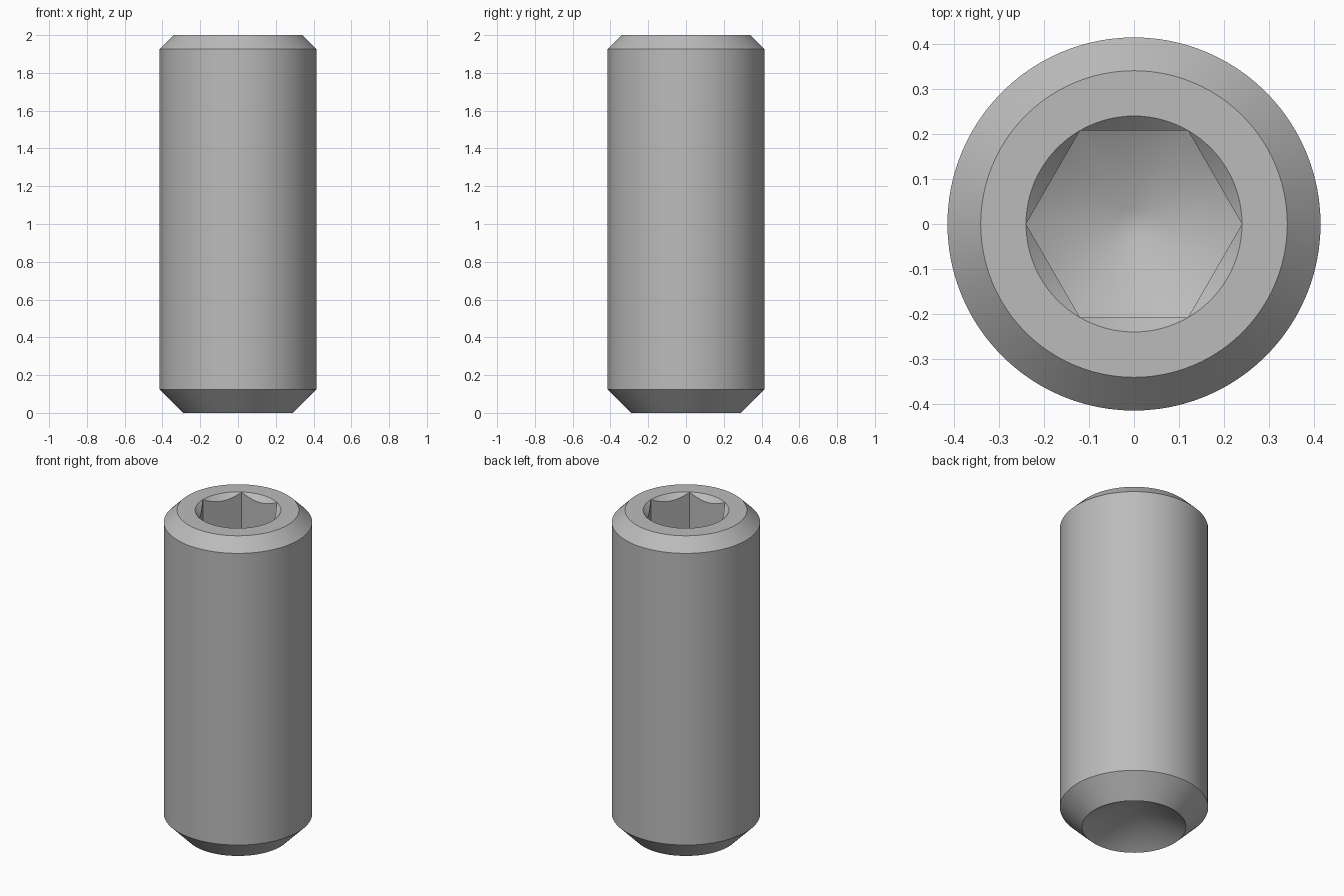
import bpy, bmesh, math

cube = bpy.data.objects.get("Cube")
if cube:
    bpy.data.objects.remove(cube, do_unlink=True)

SEGMENTS = 96
BODY_R, TOP_R, POINT_R = 0.415, 0.341, 0.291
FLAT_R = 0.208                               # half the key size
CORNER_R = FLAT_R / math.cos(math.pi / 6)
DRILL = math.tan(math.radians(30))           # slope of drilled cones
SOCKET_Z = 1.5


def hex_radius(a):
    """Distance from the axis to the hexagon wall at angle a."""
    return FLAT_R / math.cos(a % (math.pi / 3) - math.pi / 6)


def ring(radius, z):
    return lambda a: (radius, z)


def countersink_edge(a):
    r = hex_radius(a)
    return r, 2 - (CORNER_R - r)


def socket_floor(a):
    r = hex_radius(a)
    return r, SOCKET_Z - (CORNER_R - r) * DRILL


# Rings from the cup point, up the outside and down into the hex socket
rings = [
    ring(POINT_R, 0),
    ring(BODY_R, 0.125),
    ring(BODY_R, 1.926),
    ring(TOP_R, 2),
    ring(CORNER_R, 2),
    countersink_edge,
    socket_floor,
    ring(0.035, SOCKET_Z - (CORNER_R - 0.035) * DRILL),
]

bm = bmesh.new()
loops = []
for shape in rings:
    loop = []
    for i in range(SEGMENTS):
        a = math.tau * i / SEGMENTS
        r, z = shape(a)
        loop.append(bm.verts.new((r * math.cos(a), r * math.sin(a), z)))
    loops.append(loop)
for low, high in zip(loops, loops[1:]):
    for i in range(SEGMENTS):
        j = (i + 1) % SEGMENTS
        bm.faces.new((low[i], low[j], high[j], high[i]))

# Small flat at the socket bottom, and the conical cup in the point
bm.faces.new(loops[-1])
apex = bm.verts.new((0, 0, POINT_R * DRILL))
for i in range(SEGMENTS):
    bm.faces.new((loops[0][(i + 1) % SEGMENTS], loops[0][i], apex))

bmesh.ops.remove_doubles(bm, verts=bm.verts, dist=1e-5)
bmesh.ops.recalc_face_normals(bm, faces=bm.faces)
mesh = bpy.data.meshes.new("set_screw")
bm.to_mesh(mesh)
bm.free()

# Plain steel
steel = bpy.data.materials.new("grey steel")
steel.use_nodes = True
steel.diffuse_color = (0.5, 0.5, 0.5, 1)
steel.node_tree.nodes["Principled BSDF"].inputs["Base Color"].default_value = (0.5, 0.5, 0.5, 1)
mesh.materials.append(steel)

screw = bpy.data.objects.new("set_screw", mesh)
bpy.context.collection.objects.link(screw)
bpy.ops.object.select_all(action='DESELECT')
screw.select_set(True)
bpy.context.view_layer.objects.active = screw
bpy.ops.object.shade_smooth_by_angle(angle=math.radians(32))
